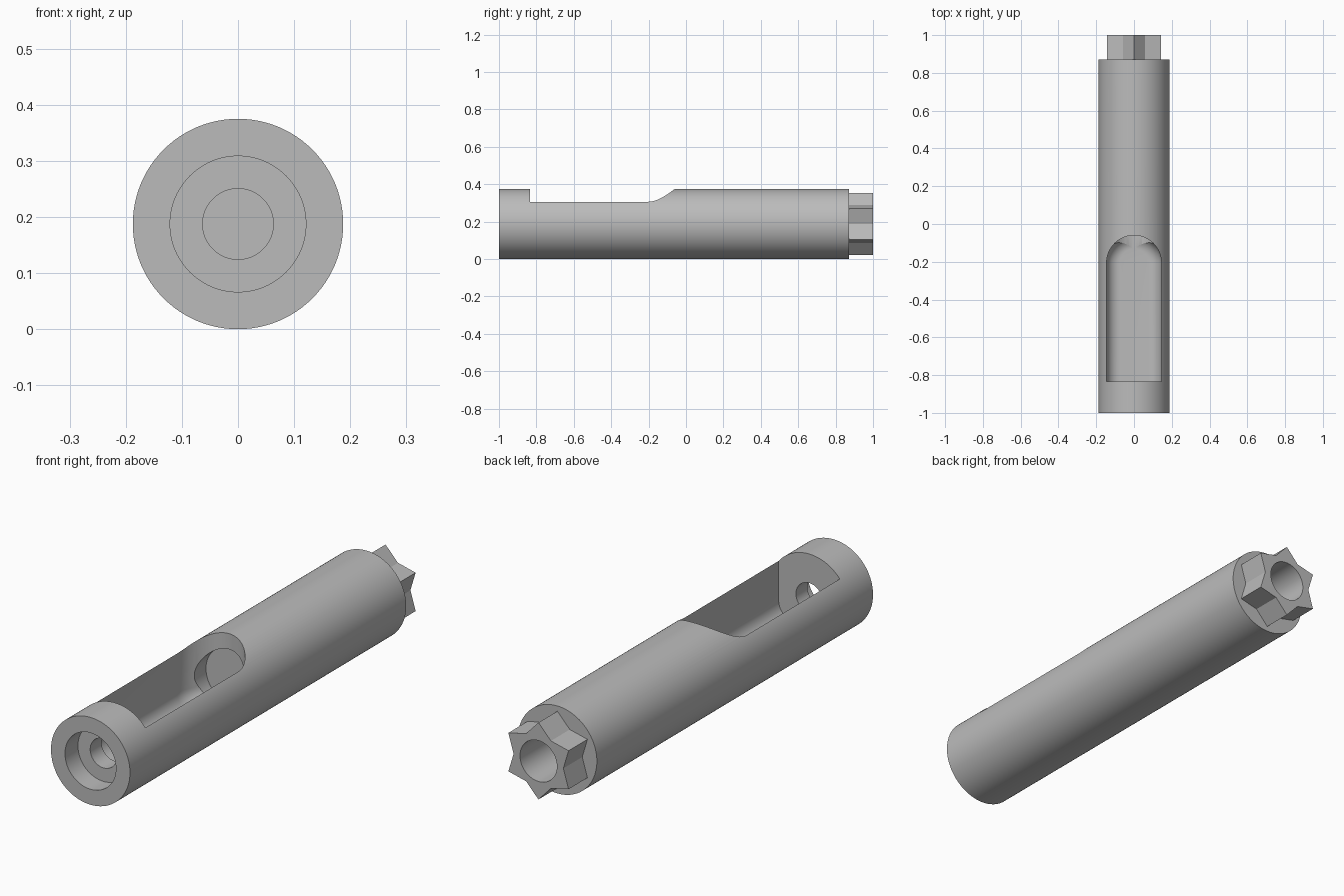
import bpy, bmesh
from math import sin, cos, pi, radians
from mathutils import Matrix, Vector

if "Cube" in bpy.data.objects:
    bpy.data.objects.remove(bpy.data.objects["Cube"], do_unlink=True)

R = 0.1875                 # body radius, also the height of its axis
SIDES = 96

grey = bpy.data.materials.new("plain grey")
grey.use_nodes = True
grey.diffuse_color = (0.5, 0.5, 0.5, 1)
grey.node_tree.nodes["Principled BSDF"].inputs["Base Color"].default_value = (0.5, 0.5, 0.5, 1)


def finish(name, bm):
    bmesh.ops.remove_doubles(bm, verts=bm.verts, dist=1e-5)
    bmesh.ops.recalc_face_normals(bm, faces=bm.faces)
    mesh = bpy.data.meshes.new(name)
    bm.to_mesh(mesh)
    bm.free()
    mesh.materials.append(grey)
    obj = bpy.data.objects.new(name, mesh)
    bpy.context.collection.objects.link(obj)
    return obj


def lathe(name, profile):
    """Turn a (radius, y) profile around the long axis."""
    bm = bmesh.new()
    verts = [bm.verts.new((0, y, R + r)) for r, y in profile]
    edges = [bm.edges.new(pair) for pair in zip(verts, verts[1:])]
    bmesh.ops.spin(bm, geom=verts + edges, cent=(0, 0, R), axis=(0, 1, 0),
                   angle=2 * pi, steps=SIDES, use_merge=True)
    return finish(name, bm)


def loft(name, loops):
    """Skin a stack of equal closed loops and cap both ends."""
    bm = bmesh.new()
    rings = [[bm.verts.new(p) for p in loop] for loop in loops]
    for a, b in zip(rings, rings[1:]):
        for i in range(len(a)):
            j = (i + 1) % len(a)
            bm.faces.new((a[i], a[j], b[j], b[i]))
    bm.faces.new(rings[0])
    bm.faces.new(rings[-1])
    return finish(name, bm)


def cut(obj, cutter):
    cutter.hide_render = True
    mod = obj.modifiers.new("cut", "BOOLEAN")
    mod.operation, mod.solver, mod.object = "DIFFERENCE", "EXACT", cutter
    bpy.ops.object.select_all(action="DESELECT")
    bpy.context.view_layer.objects.active = obj
    obj.select_set(True)
    bpy.ops.object.modifier_apply(modifier=mod.name)
    bpy.data.objects.remove(cutter, do_unlink=True)


def smooth(obj):
    bpy.ops.object.select_all(action="DESELECT")
    bpy.context.view_layer.objects.active = obj
    obj.select_set(True)
    bpy.ops.object.shade_smooth_by_angle(angle=radians(28))


# Body: stepped hole at the front, blind bore at the back
body = lathe("body", [(0, -0.8), (0.063, -0.8), (0.063, -0.912), (0.121, -0.912),
                      (0.121, -1), (R, -1), (R, 0.872), (0.0877, 0.872),
                      (0.0877, 0.5), (0, 0.5)])

# Top pocket: flat front wall, round back end, rounded floor edge
FRONT, END, HALF, FILLET, FLOOR = -0.835, -0.205, 0.145, 0.07, R - 0.121


def slot(inset, z):
    w = HALF - inset
    arc = [(w * cos(pi * i / 32), END + w * sin(pi * i / 32), z) for i in range(33)]
    return [(w, FRONT, z)] + arc + [(-w, FRONT, z)]


levels = [slot(0, 0.5)]
for i in range(11):
    a = pi / 2 * i / 10
    levels.append(slot(FILLET * (1 - cos(a)), FLOOR + FILLET * (1 - sin(a))))
cut(body, loft("pocket_cutter", levels))

# Round recess at the back of the pocket
cut(body, lathe("recess_cutter", [(0, -0.25), (0.1205, -0.25), (0.1205, -0.045), (0, -0.045)]))
smooth(body)


# Six-pointed drive head with a central bore
def star(y):
    points = []
    for i in range(12):
        r = 0.118 if i % 2 else 0.165
        points.append((r * sin(pi * i / 6), y, R + r * cos(pi * i / 6)))
    return points


head = loft("star_head", [star(0.871), star(1)])
cut(head, lathe("bore_cutter", [(0, 0.8), (0.0877, 0.8), (0.0877, 1.1), (0, 1.1)]))
smooth(head)
